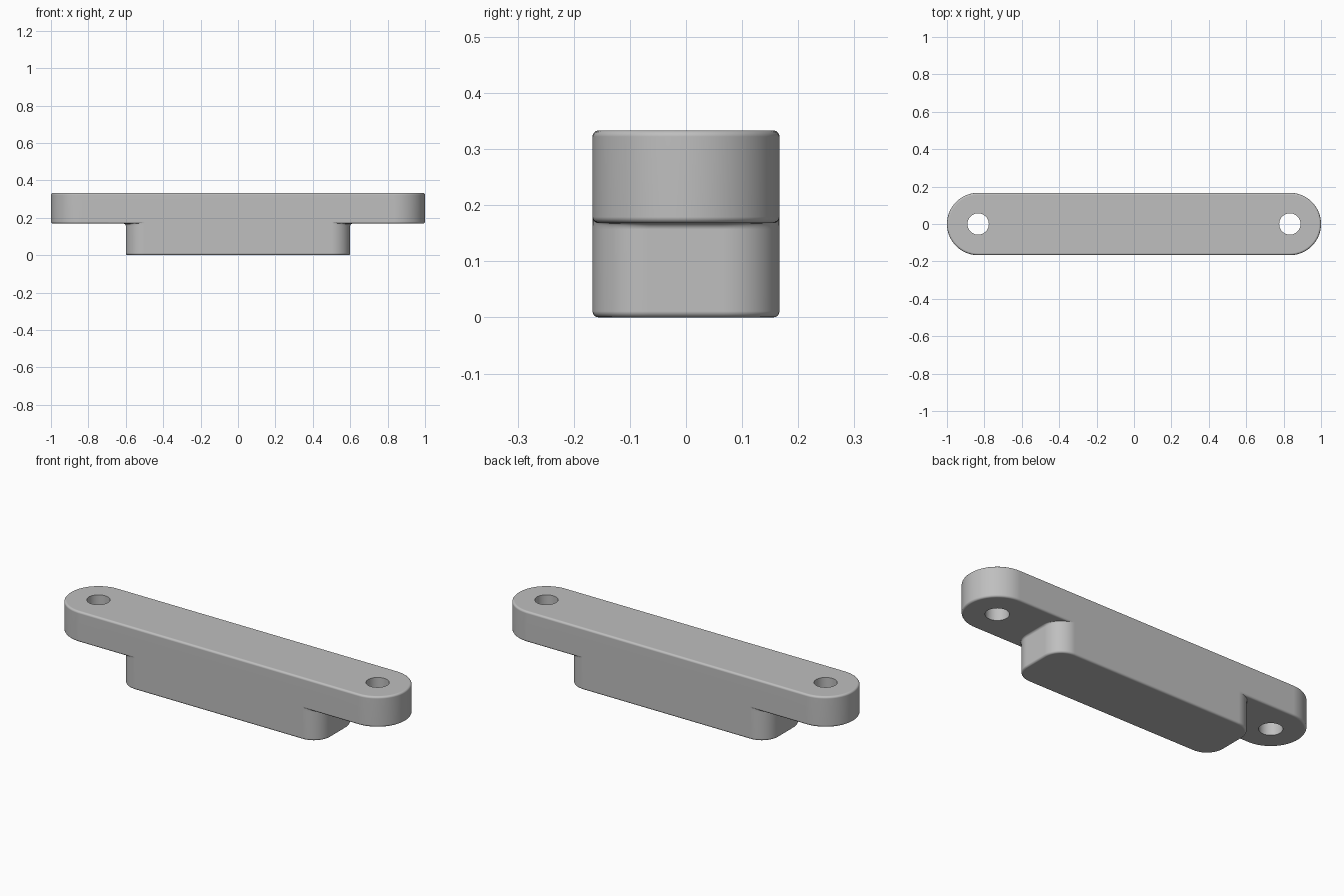
import bpy
import bmesh
from math import cos, sin, pi, radians

if "Cube" in bpy.data.objects:
    bpy.data.objects.remove(bpy.data.objects["Cube"], do_unlink=True)

HALF_WIDTH = 1 / 6
HEIGHT = 1 / 3
STEP_Z = 0.168
EDGE = 0.011
STEPS = 4

grey = bpy.data.materials.new("plain_grey")
grey.use_nodes = True
grey.diffuse_color = (0.52, 0.52, 0.52, 1)
grey.node_tree.nodes["Principled BSDF"].inputs["Base Color"].default_value = grey.diffuse_color


def rounded_outline(half_x, half_y, radius, segments=20):
    """Counter-clockwise rounded rectangle."""
    points = []
    for quarter, (sx, sy) in enumerate([(1, 1), (-1, 1), (-1, -1), (1, -1)]):
        for i in range(segments + 1):
            a = (quarter + i / segments) * pi / 2
            points.append((sx * (half_x - radius) + radius * cos(a),
                           sy * (half_y - radius) + radius * sin(a)))
    return points


def loft(name, rings):
    """Join outlines stacked at rising heights into a closed solid."""
    bm = bmesh.new()
    loops = [[bm.verts.new((x, y, z)) for x, y in outline] for z, outline in rings]
    for low, high in zip(loops, loops[1:]):
        for i in range(len(low)):
            j = (i + 1) % len(low)
            bm.faces.new((low[i], low[j], high[j], high[i]))
    bm.faces.new(loops[0][::-1])
    bm.faces.new(loops[-1])
    bmesh.ops.remove_doubles(bm, verts=bm.verts, dist=1e-5)
    bmesh.ops.recalc_face_normals(bm, faces=bm.faces)
    mesh = bpy.data.meshes.new(name)
    bm.to_mesh(mesh)
    bm.free()
    mesh.materials.append(grey)
    obj = bpy.data.objects.new(name, mesh)
    bpy.context.collection.objects.link(obj)
    return obj


def combine(target, other, operation):
    mod = target.modifiers.new(operation.title(), 'BOOLEAN')
    mod.operation = operation
    mod.solver = 'EXACT'
    mod.object = other
    bpy.context.view_layer.objects.active = target
    bpy.ops.object.modifier_apply(modifier=mod.name)
    bpy.data.objects.remove(other, do_unlink=True)


# Quarter round as (height, inset) from the cap to the wall
quarter = [(EDGE * (1 - cos(t)), EDGE * (1 - sin(t)))
           for t in (i / STEPS * pi / 2 for i in range(STEPS + 1))]


# Round-ended upper bar with softened rims
def bar_ring(d):
    return rounded_outline(1 - d, HALF_WIDTH - d, HALF_WIDTH - d)


bar = loft("mounting_bar",
           [(STEP_Z + h, bar_ring(d)) for h, d in quarter]
           + [(HEIGHT - h, bar_ring(d)) for h, d in reversed(quarter)])

# Lower block, soft below and flared into the bar at its ends
BLOCK_X, CORNER = 0.6, 0.1
block_rings = [(h, rounded_outline(BLOCK_X - d, HALF_WIDTH - d, CORNER - d)) for h, d in quarter]
for h, d in reversed(quarter):
    block_rings.append((STEP_Z - h, rounded_outline(BLOCK_X + EDGE - d, HALF_WIDTH,
                                                    CORNER + EDGE - d)))
block_rings.append((STEP_Z + 0.06, block_rings[-1][1]))


# Flare insets run from the wall outwards
def flare_ring(t):
    out = EDGE * (1 - cos(t))
    return (STEP_Z - EDGE * (1 - sin(t)),
            rounded_outline(BLOCK_X + out, HALF_WIDTH, CORNER + out))


block_rings = block_rings[:STEPS + 1]
block_rings += [flare_ring(i / STEPS * pi / 2) for i in range(STEPS + 1)]
block_rings.append((STEP_Z + 0.06, block_rings[-1][1]))
block = loft("lower_block", block_rings)
combine(bar, block, 'UNION')

# Bolt hole through each end
for side in (-1, 1):
    bpy.ops.mesh.primitive_cylinder_add(vertices=48, radius=0.057, depth=0.5,
                                        location=(side * (1 - HALF_WIDTH), 0, 0.25))
    cutter = bpy.context.object
    cutter.name = "hole_cutter"
    cutter.hide_render = True
    cutter.data.materials.append(grey)
    combine(bar, cutter, 'DIFFERENCE')

# Smooth curves with crisp flats
bpy.ops.object.select_all(action='DESELECT')
bar.select_set(True)
bpy.context.view_layer.objects.active = bar
bpy.ops.object.shade_smooth_by_angle(angle=radians(35))
weighted = bar.modifiers.new("Weighted Normal", 'WEIGHTED_NORMAL')
weighted.keep_sharp = True
